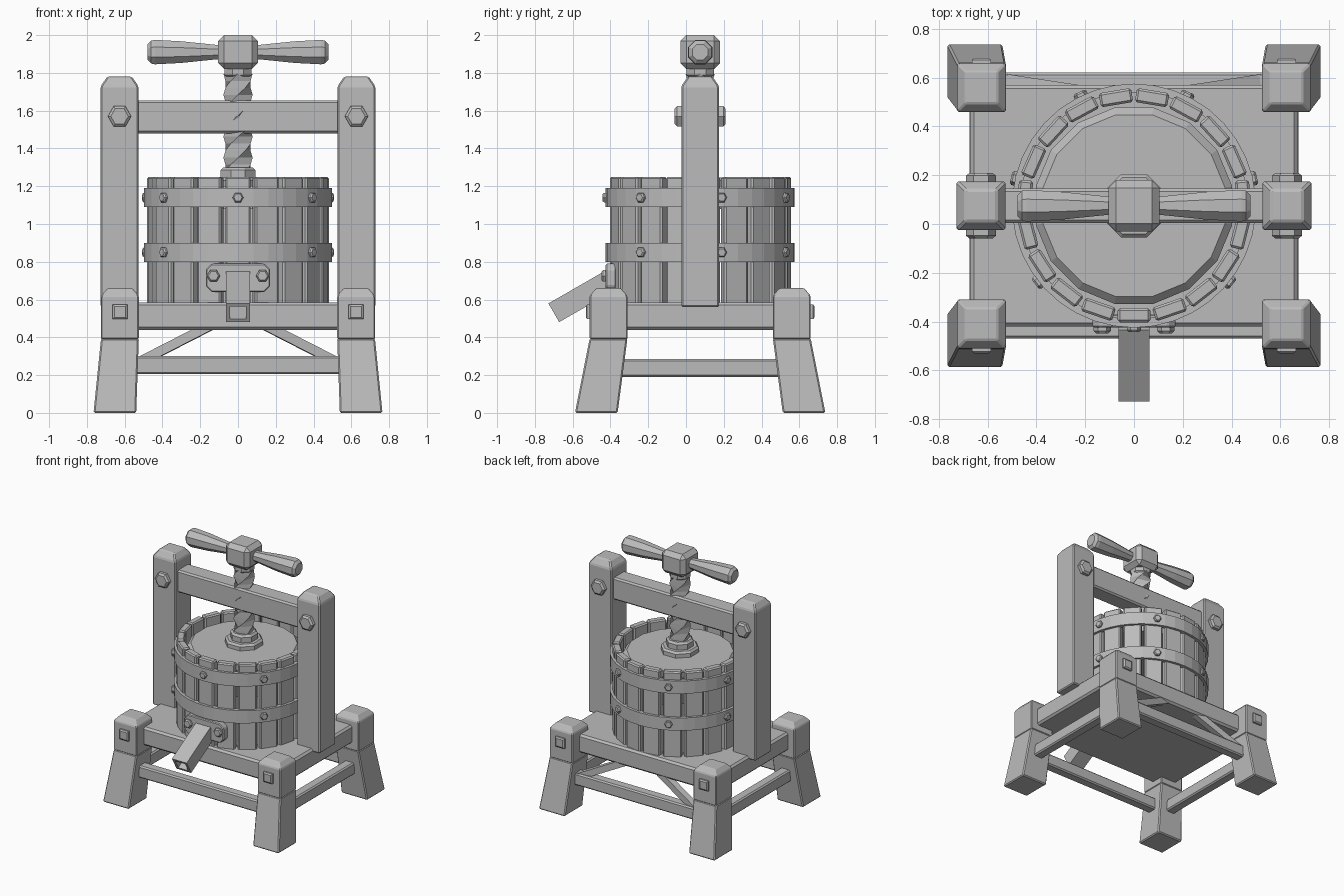
import bpy, bmesh, math
from mathutils import Matrix, Vector

if "Cube" in bpy.data.objects:
    bpy.data.objects.remove(bpy.data.objects["Cube"])

CY = 0.075                      # depth of the frame and basket axis
GREY = (0.5, 0.5, 0.5, 1)
grey = bpy.data.materials.new("plain_grey")
grey.use_nodes = True
grey.diffuse_color = GREY
grey.node_tree.nodes["Principled BSDF"].inputs["Base Color"].default_value = GREY


def finish(name, bm, bevel=0, matrix=None):
    """Turn a bmesh into a flat-shaded object with an optional bevel."""
    bmesh.ops.recalc_face_normals(bm, faces=bm.faces)
    mesh = bpy.data.meshes.new(name)
    bm.to_mesh(mesh)
    bm.free()
    mesh.materials.append(grey)
    ob = bpy.data.objects.new(name, mesh)
    bpy.context.scene.collection.objects.link(ob)
    if matrix:
        ob.matrix_world = matrix
    if bevel:
        mod = ob.modifiers.new("edge", "BEVEL")
        mod.width, mod.segments, mod.limit_method = bevel, 1, "ANGLE"
    return ob


def loft(name, rings, bevel=0, matrix=None, closed=False):
    """Skin a list of point rings; cap the ends unless the loop is closed."""
    bm = bmesh.new()
    loops = [[bm.verts.new(p) for p in ring] for ring in rings]
    n = len(loops[0])
    pairs = list(zip(loops, loops[1:])) + ([(loops[-1], loops[0])] if closed else [])
    for a, b in pairs:
        for i in range(n):
            j = (i + 1) % n
            bm.faces.new((a[i], a[j], b[j], b[i]))
    if not closed:
        bm.faces.new(loops[0])
        bm.faces.new(loops[-1])
    return finish(name, bm, bevel, matrix)


def rect(x, y, z, hx, hy):
    return [(x - hx, y - hy, z), (x + hx, y - hy, z), (x + hx, y + hy, z), (x - hx, y + hy, z)]


def circle(r, z, n, turn=0):
    steps = [turn + math.tau * i / n for i in range(n)]
    return [(r * math.cos(a), r * math.sin(a), z) for a in steps]


def box(name, x, y, z, bevel=0.01, matrix=None):
    """Box from (low, high) pairs on each axis."""
    cx, cy, hx, hy = sum(x) / 2, sum(y) / 2, (x[1] - x[0]) / 2, (y[1] - y[0]) / 2
    return loft(name, [rect(cx, cy, h, hx, hy) for h in z], bevel, matrix)


def turned(name, profile, n, matrix, turn=0, closed=False):
    """Faceted lathe shape from (radius, height) pairs."""
    return loft(name, [circle(r, z, n, turn) for r, z in profile], 0, matrix, closed)


def facing(pos, direction):
    return Matrix.Translation(pos) @ Vector(direction).to_track_quat("Z", "Y").to_matrix().to_4x4()


def bolt(name, pos, direction, r, h, n=6, turn=0):
    turned(name, [(r, -0.02), (r, h * 0.65), (r * 0.75, h)], n, facing(pos, direction), turn)


axis = Matrix.Translation((0, CY, 0))

# Platform
box("platform", (-0.67, 0.67), (-0.42, 0.57), (0.44, 0.585), 0.015)

# Splayed legs with capped blocks, and their square bolts
for sx, side in ((-1, "right"), (1, "left")):
    for sy, end in ((-1, "front"), (1, "back")):
        x, y = sx * 0.625, CY + sy * 0.485
        loft(f"{end}_{side}_foot", [rect(x + sx * 0.027, y + sy * 0.065, 0, 0.113, 0.113),
                                   rect(x, y, 0.395, 0.1, 0.1)], 0.008)
        loft(f"{end}_{side}_leg_block", [rect(x, y, 0.39, 0.1, 0.1), rect(x, y, 0.62, 0.1, 0.1),
                                        rect(x, y, 0.66, 0.066, 0.066)], 0.006)
        bolt(f"{end}_{side}_leg_bolt", (x, y + sy * 0.1, 0.535), (0, sy, 0), 0.055, 0.02, 4, math.pi / 4)

# Low stretchers
for sy, end in ((-1, "front"), (1, "back")):
    y = CY + sy * 0.505
    box(f"{end}_stretcher", (-0.57, 0.57), (y - 0.04, y + 0.04), (0.205, 0.3))
for sx, side in ((-1, "right"), (1, "left")):
    x = sx * 0.635
    box(f"{side}_stretcher", (x - 0.04, x + 0.04), (-0.37, 0.52), (0.19, 0.285))
    # Diagonal brace from the back stretcher up under the platform
    start, stop = Vector((sx * 0.56, 0.595, 0.25)), Vector((sx * 0.13, 0.53, 0.47))
    box(f"{side}_brace", (-0.025, 0.025), (-0.025, 0.025), (0, (stop - start).length), 0,
        facing(start, stop - start))

# Uprights, crossbeam and through bolts
for sx, side in ((-1, "right"), (1, "left")):
    x = sx * 0.627
    loft(f"{side}_upright", [rect(x, CY, 0.56, 0.1, 0.1), rect(x, CY, 1.73, 0.1, 0.1),
                             rect(x, CY, 1.78, 0.065, 0.065)], 0.008)
    for sy, end in ((-1, "front"), (1, "back")):
        bolt(f"{side}_{end}_beam_bolt", (x, CY + sy * 0.1, 1.57), (0, sy, 0), 0.062, 0.035)
box("crossbeam", (-0.55, 0.55), (0.005, 0.145), (1.48, 1.655), 0.012)

# Basket staves
STAVES = 19
for i in range(STAVES):
    spin = axis @ Matrix.Rotation(math.tau * i / STAVES - math.pi / 2, 4, "Z")
    box(f"stave_{i + 1}", (0.42, 0.478), (-0.067, 0.067), (0.57, 1.25), 0.009, spin)

# Hoops with seven bolts each; the spout takes the place of one
for name, low in (("lower_hoop", 0.8), ("upper_hoop", 1.09)):
    turned(name, [(0.465, low), (0.5, low), (0.5, low + 0.1), (0.465, low + 0.1)], 38, axis,
           math.pi / 38, True)
    for i in range(7):
        if i == 0 and name == "lower_hoop":
            continue
        a = math.tau * i / 7 - math.pi / 2
        out = Vector((math.cos(a), math.sin(a), 0))
        bolt(f"{name}_bolt_{i + 1}", out * 0.495 + Vector((0, CY, low + 0.05)), out, 0.029, 0.022)

# Pressing disc, collar and twisted screw
turned("pressing_disc", [(0.41, 1.08), (0.41, 1.17), (0.38, 1.2)], 16, axis, math.pi / 16)
turned("screw_collar", [(0.14, 1.19), (0.14, 1.23), (0.125, 1.245), (0.1, 1.245), (0.1, 1.285), (0.085, 1.3)],
       8, axis, math.pi / 8)
loft("screw", [circle(0.077, 1.24 + 0.037 * i, 4, math.radians(30 * i)) for i in range(16)], 0, axis)
turned("screw_neck", [(0.055, 1.77), (0.078, 1.79), (0.078, 1.83)], 8, axis, math.pi / 8)

# Handle hub and two turned grips
box("handle_hub", (-0.105, 0.105), (CY - 0.105, CY + 0.105), (1.82, 2.0), 0.032)
grip = [(0.04, 0.08), (0.042, 0.12), (0.062, 0.3), (0.07, 0.44), (0.066, 0.46), (0.045, 0.478)]
for sx, side in ((-1, "right"), (1, "left")):
    turned(f"{side}_grip", grip, 8, facing((0, CY, 1.91), (sx, 0, 0)), math.pi / 8)

# Spout plate with cut corners, its bolts, and the open square spout
outline = [(-0.17, 0.67), (-0.14, 0.64), (0.14, 0.64), (0.17, 0.67),
           (0.17, 0.76), (0.14, 0.79), (-0.14, 0.79), (-0.17, 0.76)]
loft("spout_plate", [[(x, y, z) for x, z in outline] for y in (-0.37, -0.425)], 0.006)
for sx, side in ((-1, "right"), (1, "left")):
    bolt(f"{side}_spout_bolt", (sx * 0.13, -0.42, 0.725), (0, -1, 0), 0.035, 0.028)
tilt = facing((0, -0.7, 0.53), (0, 0.87, 0.5))
loft("spout", [rect(0, 0, 0.34, 0.064, 0.057), rect(0, 0, 0, 0.064, 0.057), rect(0, 0, 0, 0.043, 0.038),
               rect(0, 0, 0.24, 0.043, 0.038)], 0, tilt)
